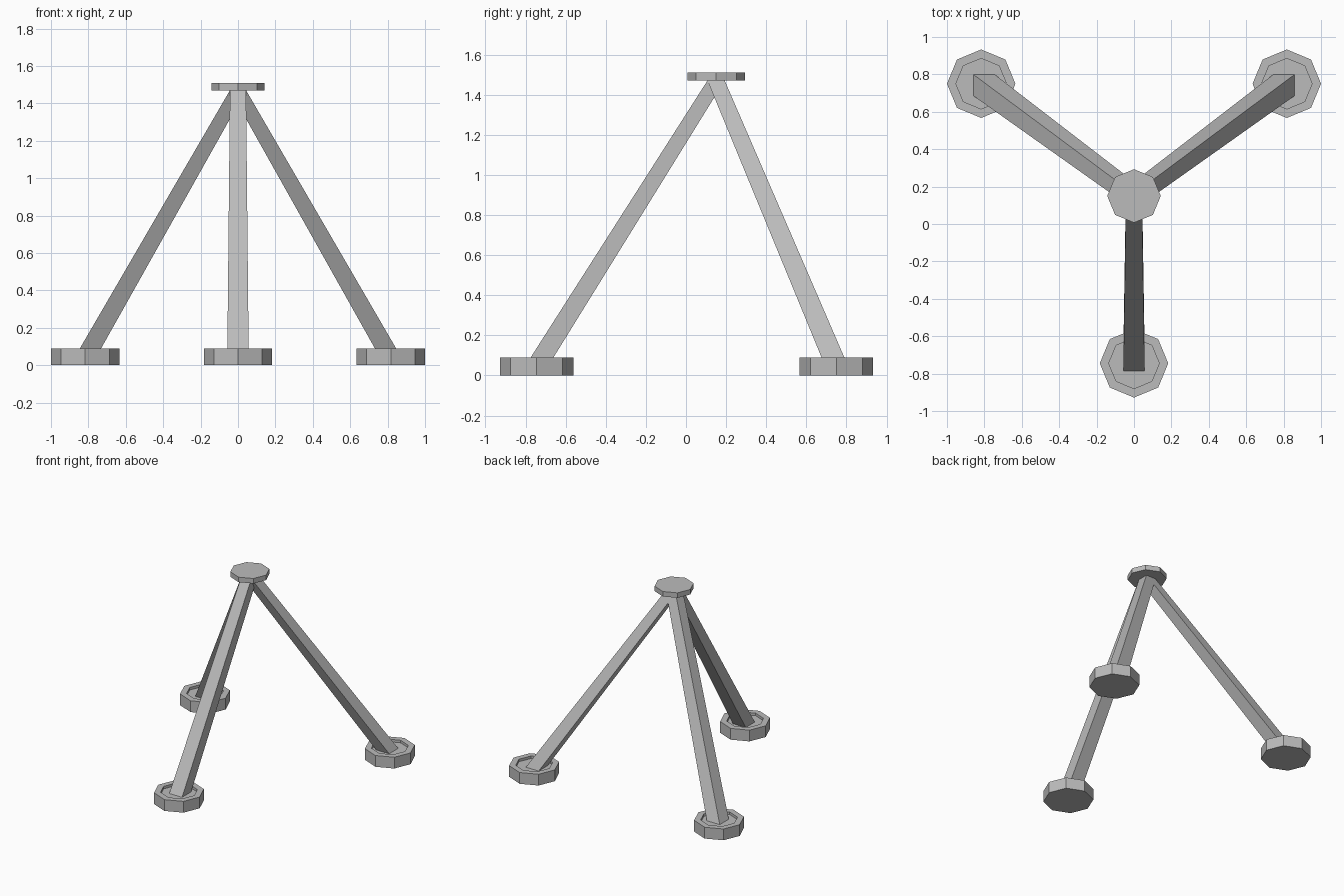
import bpy, bmesh, math
from mathutils import Vector

if "Cube" in bpy.data.objects:
    bpy.data.objects.remove(bpy.data.objects["Cube"])

# One plain grey metal
grey = bpy.data.materials.new("grey metal")
grey.use_nodes = True
colour = (0.5, 0.5, 0.5, 1)
grey.diffuse_color = colour
grey.node_tree.nodes["Principled BSDF"].inputs["Base Color"].default_value = colour


def ring(bm, x, y, z, radius, sides=8, turn=0.0):
    return [bm.verts.new((x + radius * math.cos(turn + 2 * math.pi * i / sides),
                          y + radius * math.sin(turn + 2 * math.pi * i / sides), z))
            for i in range(sides)]


def loft(name, sections, sides=8, turn=0.0):
    """Closed solid through horizontal polygons (x, y, z, radius)."""
    bm = bmesh.new()
    rings = [ring(bm, *s, sides, turn) for s in sections]
    for a, b in zip(rings, rings[1:]):
        for i in range(sides):
            j = (i + 1) % sides
            bm.faces.new((a[i], a[j], b[j], b[i]))
    bm.faces.new(rings[0][::-1])
    bm.faces.new(rings[-1])
    bmesh.ops.recalc_face_normals(bm, faces=bm.faces)
    mesh = bpy.data.meshes.new(name)
    bm.to_mesh(mesh)
    bm.free()
    mesh.materials.append(grey)
    obj = bpy.data.objects.new(name, mesh)
    bpy.context.collection.objects.link(obj)
    return obj


FOOT_TOP, FLOOR, CAP_BOTTOM, CAP_TOP = 0.09, 0.07, 1.47, 1.51
HUB_Y = 0.15
ROOT2 = math.sqrt(2)

# Foot centre and leg base centre for each of the three legs
legs = {
    "front": ((0, -0.745), (0, -0.73)),
    "back_left": ((0.817, 0.75), (0.80, 0.741)),
    "back_right": ((-0.817, 0.75), (-0.80, 0.741)),
}
for side, (foot, base) in legs.items():
    # Octagonal foot with a shallow recess
    loft(side + "_foot", [(*foot, 0, 0.183), (*foot, FOOT_TOP, 0.183),
                          (*foot, FOOT_TOP, 0.135), (*foot, FLOOR, 0.135)])
    # Square tapering leg leaning in to the hub
    loft(side + "_leg", [(*base, FLOOR, 0.057 * ROOT2),
                         (0, HUB_Y, CAP_BOTTOM, 0.043 * ROOT2)], 4, math.pi / 4)

# Octagonal top plate
loft("top_plate", [(0, HUB_Y, CAP_BOTTOM, 0.143), (0, HUB_Y, CAP_TOP, 0.143)])
